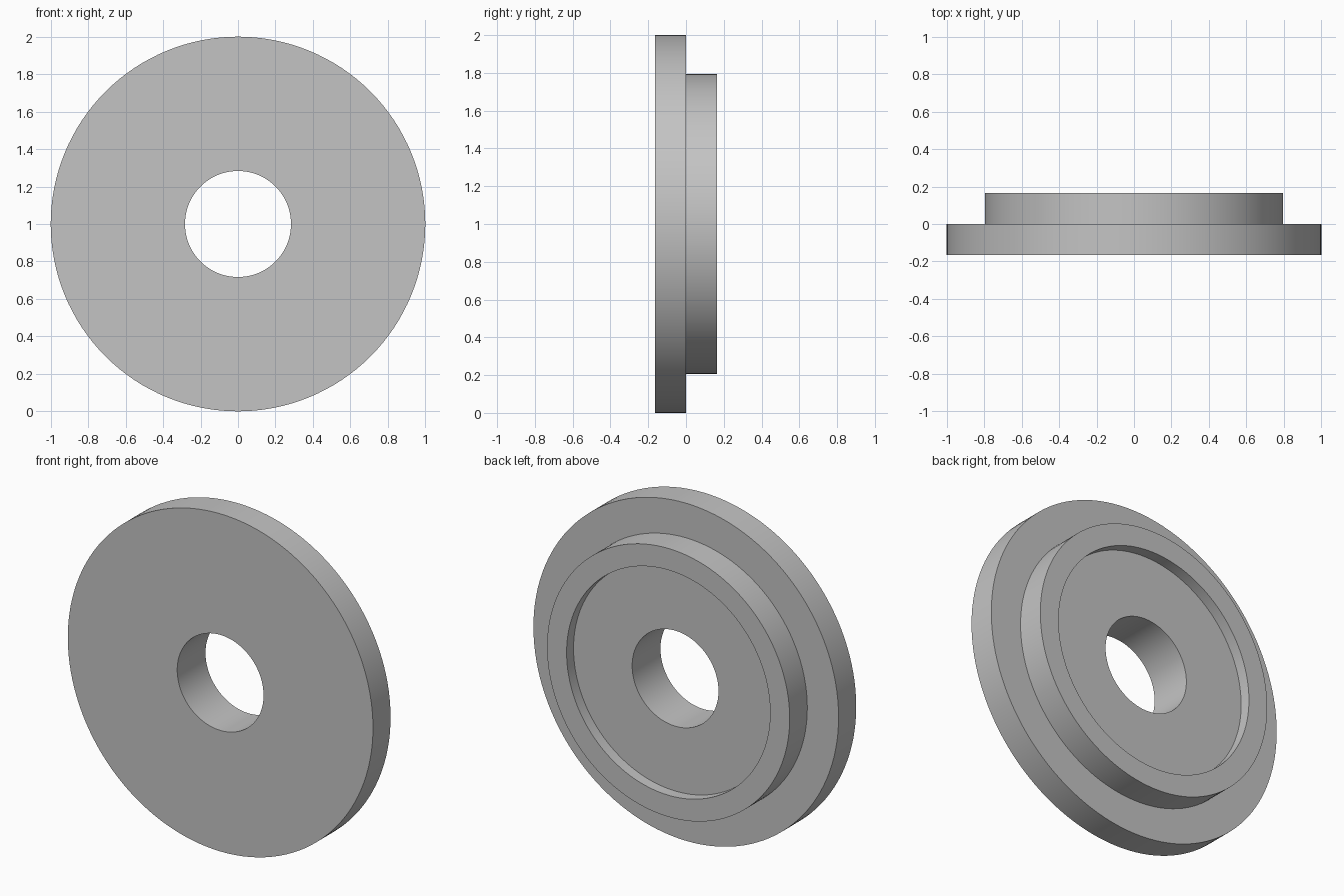
import bpy, bmesh, math
from mathutils import Vector, Matrix

cube = bpy.data.objects.get("Cube")
if cube:
    bpy.data.objects.remove(cube, do_unlink=True)

# Plain grey finish
grey = bpy.data.materials.new("plain_grey")
grey.use_nodes = True
colour = (0.55, 0.55, 0.55, 1)
grey.diffuse_color = colour
grey.node_tree.nodes["Principled BSDF"].inputs["Base Color"].default_value = colour

SEGMENTS = 128
FLANGE_R, BOSS_R, RECESS_R, BORE_R = 1.0, 0.795, 0.667, 0.283
HALF, FLOOR = 0.165, 0.1

# Closed cross-section as (radius, depth): flange, boss, recess, bore
profile = [
    (BORE_R, -HALF), (FLANGE_R, -HALF), (FLANGE_R, 0), (BOSS_R, 0),
    (BOSS_R, HALF), (RECESS_R, HALF), (RECESS_R, FLOOR), (BORE_R, FLOOR),
]

# Turn the section around the y axis
bm = bmesh.new()
rings = []
for i in range(SEGMENTS):
    turn = Matrix.Rotation(math.tau * i / SEGMENTS, 3, 'Y')
    rings.append([bm.verts.new(turn @ Vector((r, y, 0)) + Vector((0, 0, FLANGE_R)))
                  for r, y in profile])
count = len(profile)
for i in range(SEGMENTS):
    a, b = rings[i], rings[(i + 1) % SEGMENTS]
    for j in range(count):
        k = (j + 1) % count
        bm.faces.new((a[j], a[k], b[k], b[j]))
bmesh.ops.recalc_face_normals(bm, faces=bm.faces)

mesh = bpy.data.meshes.new("stepped_flange_ring")
bm.to_mesh(mesh)
bm.free()
mesh.materials.append(grey)
ring = bpy.data.objects.new("stepped_flange_ring", mesh)
bpy.context.collection.objects.link(ring)

# Smooth curved walls, crisp rims
bpy.ops.object.select_all(action='DESELECT')
ring.select_set(True)
bpy.context.view_layer.objects.active = ring
bpy.ops.object.shade_smooth_by_angle(angle=math.radians(30))
